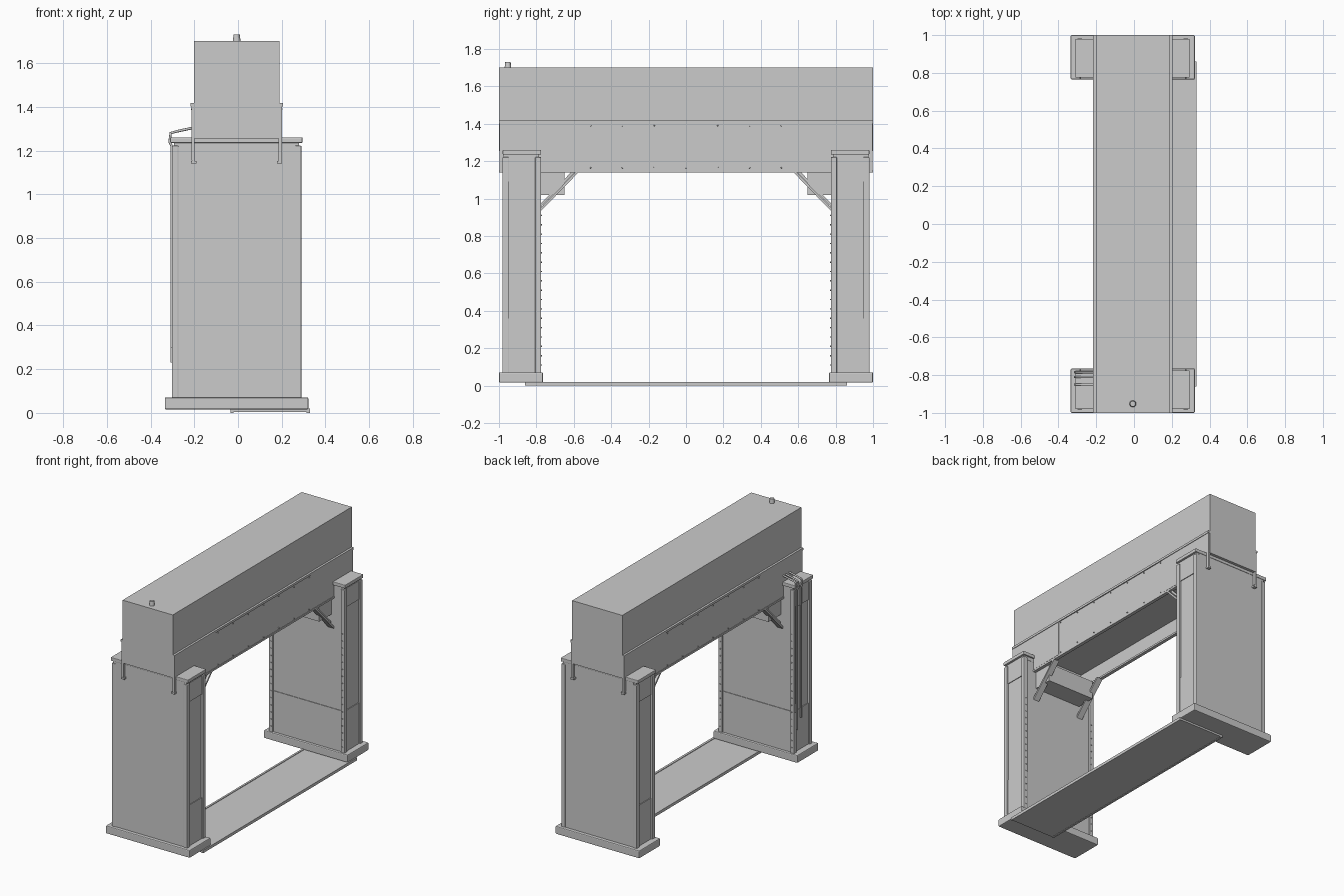
import bpy, bmesh
from mathutils import Vector, Matrix

if "Cube" in bpy.data.objects:
    bpy.data.objects.remove(bpy.data.objects["Cube"])


def finish(name, bm, bevel=0.0):
    bmesh.ops.recalc_face_normals(bm, faces=bm.faces)
    me = bpy.data.meshes.new(name)
    bm.to_mesh(me)
    bm.free()
    ob = bpy.data.objects.new(name, me)
    bpy.context.collection.objects.link(ob)
    if bevel:
        m = ob.modifiers.new("bevel", 'BEVEL')
        m.width = bevel
        m.segments = 2
    return ob


def add_box(bm, x, y, z):
    y = sorted(y)
    size = Vector((x[1] - x[0], y[1] - y[0], z[1] - z[0]))
    mid = Vector((x[0] + x[1], y[0] + y[1], z[0] + z[1])) / 2
    bmesh.ops.create_cube(bm, size=1, matrix=Matrix.Translation(mid) @ Matrix.Diagonal(size).to_4x4())


def box(name, x, y, z, bevel=0.0):
    bm = bmesh.new()
    add_box(bm, x, y, z)
    return finish(name, bm, bevel)


def add_stud(bm, pos, axis, r=0.004, h=0.008, n=8):
    rot = Vector((0, 0, 1)).rotation_difference(Vector(axis)).to_matrix().to_4x4()
    bmesh.ops.create_cone(bm, cap_ends=True, segments=n, radius1=r, radius2=r * 0.8,
                          depth=h, matrix=Matrix.Translation(pos) @ rot)


def extrude_x(name, pts, x0, x1):
    bm = bmesh.new()
    f = bm.faces.new([bm.verts.new((x0, y, z)) for y, z in pts])
    r = bmesh.ops.extrude_face_region(bm, geom=[f])
    bmesh.ops.translate(bm, vec=(x1 - x0, 0, 0),
                        verts=[v for v in r['geom'] if isinstance(v, bmesh.types.BMVert)])
    return finish(name, bm)


def pipe(name, pts, r):
    cu = bpy.data.curves.new(name, 'CURVE')
    cu.dimensions = '3D'
    cu.bevel_depth = r
    cu.bevel_resolution = 2
    cu.use_fill_caps = True
    sp = cu.splines.new('POLY')
    sp.points.add(len(pts) - 1)
    for p, co in zip(sp.points, pts):
        p.co = (*co, 1)
    bpy.context.collection.objects.link(bpy.data.objects.new(name, cu))


# Two pillars, mirrored front to back
for s, tag in ((-1, "front"), (1, "back")):
    box(tag + "_pillar_base", (-0.335, 0.322), (s * 0.765, s * 1.0), (0.016, 0.071), 0.006)
    box(tag + "_pillar_core", (-0.287, 0.277), (s * 0.787, s * 0.972), (0.06, 1.24))
    box(tag + "_pillar_outer_panel", (-0.275, 0.265), (s * 0.96, s * 0.977), (0.07, 1.238))
    box(tag + "_pillar_cap", (-0.31, 0.295), (s * 0.775, s * 0.98), (1.235, 1.26), 0.004)
    box(tag + "_pillar_neck", (-0.292, 0.28), (s * 0.785, s * 0.975), (1.21, 1.24))
    # corner posts
    bm = bmesh.new()
    for x in ((-0.302, -0.272), (0.26, 0.29)):
        for y in ((0.775, 0.807), (0.949, 0.981)):
            add_box(bm, x, (s * y[0], s * y[1]), (0.065, 1.222))
    finish(tag + "_corner_posts", bm, 0.004)
    # side and inner cover plates
    bm = bmesh.new()
    for x in ((-0.292, -0.28), (0.27, 0.282)):
        add_box(bm, x, (s * 0.807, s * 0.949), (0.07, 0.36))
        add_box(bm, x, (s * 0.807, s * 0.949), (1.09, 1.222))
    add_box(bm, (-0.272, 0.26), (s * 0.783, s * 0.8), (0.07, 0.36))
    finish(tag + "_cover_plates", bm)
    # rivets on the inner posts
    bm = bmesh.new()
    for i in range(17):
        for x in (-0.285, 0.274):
            add_stud(bm, (x, s * 0.774, 0.11 + i * 0.05), (0, -s, 0))
    finish(tag + "_pillar_rivets", bm)
    # block and diagonal braces under the beam
    box(tag + "_bracket_block", (-0.19, 0.18), (s * 0.65, s * 0.79), (1.02, 1.15))
    for x, side in ((-0.19, "left"), (0.18, "right")):
        extrude_x(f"{tag}_{side}_brace_web",
                  [(s * 0.775, 0.955), (s * 0.775, 0.975), (s * 0.61, 1.145), (s * 0.59, 1.145)],
                  x - 0.006, x + 0.006)
        extrude_x(f"{tag}_{side}_brace_flange",
                  [(s * 0.782, 0.927), (s * 0.782, 0.945), (s * 0.59, 1.142), (s * 0.573, 1.142)],
                  x - 0.022, x + 0.022)

# Upper beam box
box("beam_box", (-0.202, 0.19), (-1, 1), (1.255, 1.7))
bm = bmesh.new()
add_stud(bm, (-0.006, -0.952, 1.714), (0, 0, 1), 0.018, 0.032, 20)
finish("roof_knob", bm)

# Side skirts with ledge, foot, end plates and rivets
for sx, tag in ((-1, "left"), (1, "right")):
    def X(a, b):
        return sorted((sx * a - 0.006, sx * b - 0.006))
    box(tag + "_skirt", X(0.192, 0.204), (-0.998, 0.998), (1.145, 1.415))
    box(tag + "_skirt_ledge", X(0.19, 0.211), (-1, 1), (1.402, 1.418))
    box(tag + "_skirt_foot", X(0.184, 0.208), (-1, 1), (1.14, 1.153))
    for s in (-1, 1):
        box(tag + "_skirt_end_plate", X(0.2, 0.207), (s * 0.53, s * 0.998), (1.155, 1.402))
    bm = bmesh.new()
    for i in range(7):
        y = -0.51 + 0.17 * i
        add_stud(bm, (sx * 0.206 - 0.006, y, 1.165), (sx, 0, 0))
        add_stud(bm, (sx * 0.206 - 0.006, y, 1.39), (sx, 0, 0))
    finish(tag + "_skirt_rivets", bm)

# Threshold plate with raised edges
box("threshold_plate", (-0.03, 0.325), (-0.86, 0.86), (0.003, 0.016))
for x in ((-0.034, -0.02), (0.314, 0.33)):
    box("threshold_edge", x, (-0.86, 0.86), (0.0, 0.02))

# Cable pipes on the left side of the front pillar
for i, (y, zb) in enumerate(((-0.785, 0.36), (-0.81, 0.23), (-0.85, 0.3))):
    pipe(f"cable_pipe_{i}", [(-0.303, y, zb), (-0.303, y, 1.22), (-0.313, y, 1.24),
                             (-0.308, y, 1.28), (-0.27, y, 1.29), (-0.2, y, 1.305)], 0.006)
